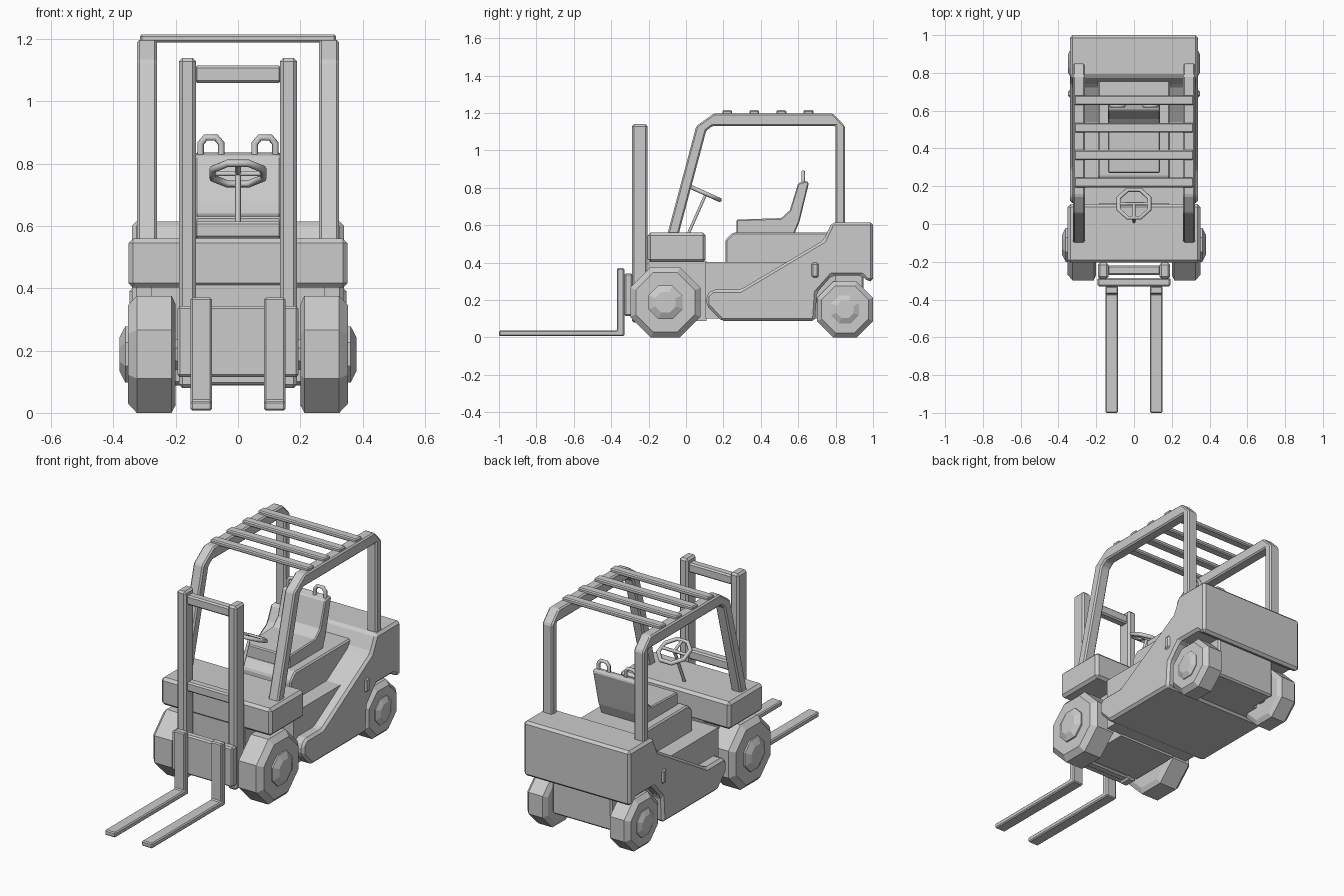
import bpy, bmesh
from math import sin, cos, pi
from mathutils import Vector

if "Cube" in bpy.data.objects:
    bpy.data.objects.remove(bpy.data.objects["Cube"])


def finish(name, bm, mirror=False, bevel=0):
    bmesh.ops.recalc_face_normals(bm, faces=bm.faces)
    me = bpy.data.meshes.new(name)
    bm.to_mesh(me)
    bm.free()
    ob = bpy.data.objects.new(name, me)
    bpy.context.collection.objects.link(ob)
    if bevel:
        m = ob.modifiers.new("Bevel", 'BEVEL')
        m.width, m.segments, m.limit_method = bevel, 1, 'ANGLE'
    if mirror:
        m = ob.modifiers.new("Mirror", 'MIRROR')
        m.use_mirror_merge = False
    return ob


def prism(name, pts, x0, x1, mirror=False, bevel=0):
    """Side profile of (y, z) points extruded from x0 to x1."""
    bm = bmesh.new()
    f = bm.faces.new([bm.verts.new((x0, y, z)) for y, z in pts])
    new = bmesh.ops.extrude_face_region(bm, geom=[f])["geom"]
    bmesh.ops.translate(bm, vec=(x1 - x0, 0, 0),
                        verts=[v for v in new if isinstance(v, bmesh.types.BMVert)])
    return finish(name, bm, mirror, bevel)


def box(name, x0, x1, y0, y1, z0, z1, mirror=False, bevel=0):
    return prism(name, [(y0, z0), (y1, z0), (y1, z1), (y0, z1)], x0, x1, mirror, bevel)


def lathe(name, rings, y, z, sides=8):
    """Mirrored eight-sided turning about the x axis; rings are (x, flat radius)."""
    bm = bmesh.new()
    k = 1 / cos(pi / sides)
    loops = []
    for x, r in rings:
        angs = [(i + .5) * 2 * pi / sides for i in range(sides)]
        loops.append([bm.verts.new((x, y + r * k * cos(a), z + r * k * sin(a))) for a in angs])
    for a, b in zip(loops, loops[1:]):
        for i in range(sides):
            j = (i + 1) % sides
            bm.faces.new((a[i], a[j], b[j], b[i]))
    bm.faces.new(loops[0])
    bm.faces.new(loops[-1])
    return finish(name, bm, True)


def tube(name, pts, r, cyclic=False, mirror=False):
    cu = bpy.data.curves.new(name, 'CURVE')
    cu.dimensions, cu.bevel_depth, cu.bevel_resolution = '3D', r, 1
    cu.use_fill_caps = True
    sp = cu.splines.new('POLY')
    sp.points.add(len(pts) - 1)
    for p, co in zip(sp.points, pts):
        p.co = (*co, 1)
    sp.use_cyclic_u = cyclic
    ob = bpy.data.objects.new(name, cu)
    bpy.context.collection.objects.link(ob)
    bpy.ops.object.select_all(action='DESELECT')
    ob.select_set(True)
    bpy.context.view_layer.objects.active = ob
    bpy.ops.object.convert(target='MESH')
    ob = bpy.context.object
    if mirror:
        ob.modifiers.new("Mirror", 'MIRROR').use_mirror_merge = False


# Body: side skirts, counterweight and rear wheel arch in one profile
prism("body", [(.11, .17), (.19, .088), (.69, .088), (.70, .24), (.78, .33), (.94, .33),
               (.97, .30), (1.0, .30), (1.0, .615), (.78, .615), (.735, .52),
               (.29, .255), (.14, .255), (.11, .225)], -.34, .34, bevel=.014)
box("chassis_core", -.28, .28, .105, .80, .10, .402)
box("rear_axle_block", -.19, .19, .65, .95, .10, .36, bevel=.01)
box("front_axle_block", -.185, .185, -.20, .11, .088, .41)
box("front_cowl", -.352, .352, -.205, .105, .402, .56, bevel=.015)
box("side_cap", .33, .349, .67, .71, .32, .40, mirror=True, bevel=.012)

# Seat and its base
prism("seat_base", [(.21, .39), (.80, .39), (.80, .56), (.25, .56), (.21, .52)],
      -.19, .19, bevel=.008)
prism("seat", [(.27, .555), (.58, .555), (.607, .62), (.657, .825), (.645, .837), (.60, .825),
               (.555, .68), (.51, .638), (.27, .63)], -.138, .138, bevel=.006)
tube("headrest_loop", [(.054, .626, .80), (.054, .626, .865), (.07, .626, .884),
                       (.104, .626, .884), (.12, .626, .865), (.12, .626, .80)],
     .011, mirror=True)

# Wheels
lathe("front_tyre", [(.20, .16), (.213, .188), (.325, .188), (.353, .158)], -.11, .188)
lathe("front_hub", [(.34, .09), (.362, .09), (.38, .055)], -.11, .188)
lathe("front_axle", [(.0, .05), (.21, .05)], -.11, .188)
lathe("rear_tyre", [(.20, .125), (.215, .15), (.305, .15), (.33, .125)], .85, .15)
lathe("rear_hub", [(.32, .075), (.335, .075), (.35, .046)], .85, .15)
lathe("rear_axle", [(.0, .04), (.21, .04)], .85, .15)

# Overhead guard with roof slats
prism("guard_frame", [(-.10, .55), (.055, 1.13), (.15, 1.198), (.785, 1.198), (.85, 1.13),
                      (.85, .60), (.80, .60), (.80, 1.13), (.14, 1.13), (.108, 1.105),
                      (-.04, .55)], .26, .324, mirror=True, bevel=.008)
for i in range(4):
    y = .22 + .145 * i
    box(f"roof_slat_{i + 1}", -.315, .315, y - .026, y + .026, 1.19, 1.215, bevel=.006)

# Mast, carriage and forks
box("mast_post", .135, .19, -.29, -.205, .08, 1.14, mirror=True, bevel=.011)
for nm, z in (("mast_top_bar", 1.06), ("mast_middle_bar", .56), ("mast_bottom_bar", .09)):
    box(nm, -.14, .14, -.27, -.22, z, z + .055, bevel=.008)
box("carriage_plate", -.194, .194, -.33, -.285, .115, .343, bevel=.008)
prism("fork", [(-1, .007), (-.33, .007), (-.33, .37), (-.37, .37), (-.37, .037), (-1, .037)],
      .084, .152, mirror=True, bevel=.006)

# Steering column and octagonal steering wheel
centre = Vector((0, .107, .768))
side, fore = Vector((1, 0, 0)), Vector((0, -.91, .41))
rim = [centre + .088 * (cos(a) * side + sin(a) * fore)
       for a in [(i + .5) * pi / 4 for i in range(8)]]
tube("steering_wheel", rim, .012, cyclic=True)
tube("steering_spoke_cross", [centre - .083 * side, centre + .083 * side], .009)
tube("steering_spoke_front", [centre, centre + .083 * fore], .009)
tube("steering_column", [(0, .01, .55), centre], .009)
